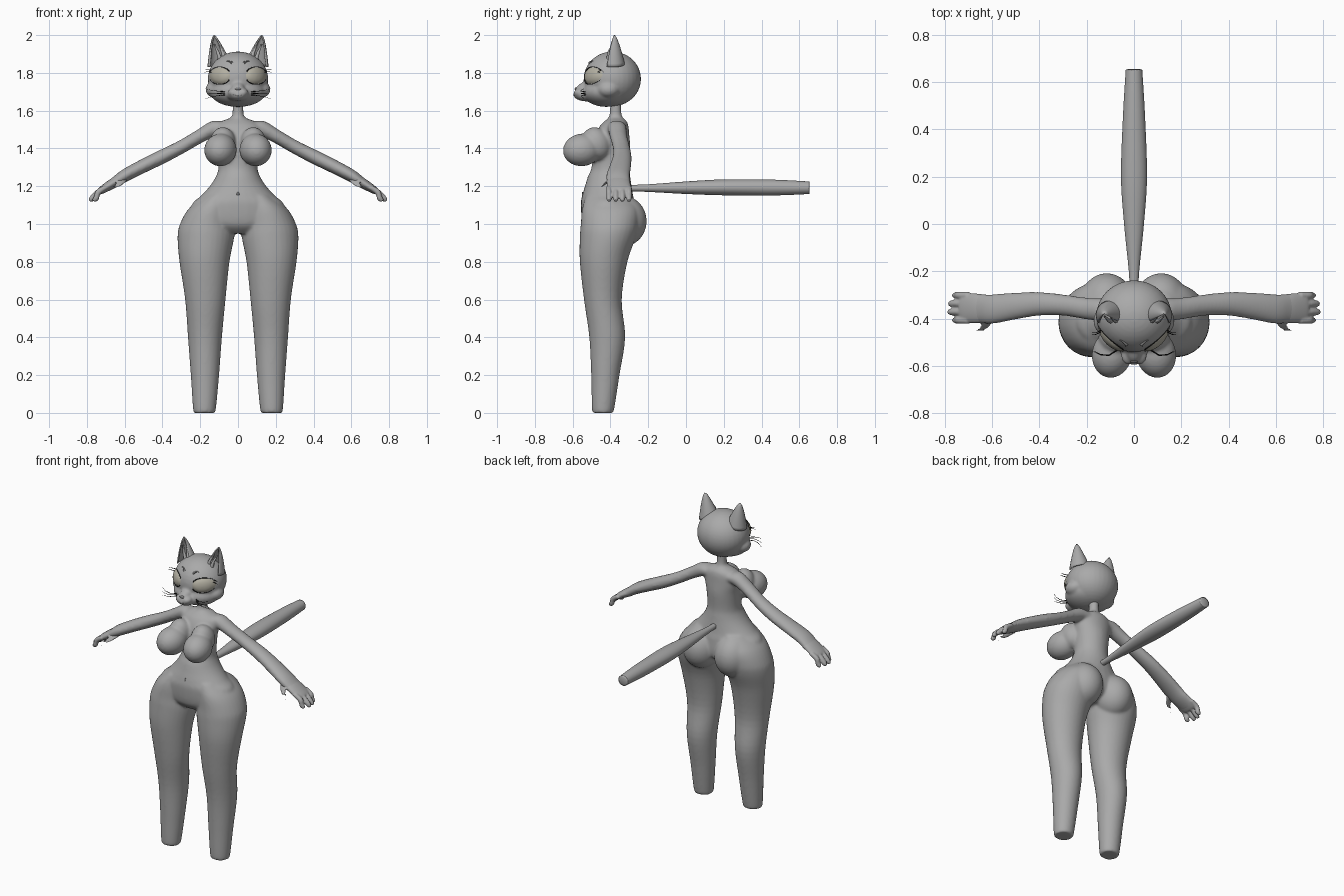
import bpy, bmesh, math
from mathutils import Vector, Matrix

cube = bpy.data.objects.get("Cube")
if cube:
    bpy.data.objects.remove(cube)


def material(name, r, g, b):
    m = bpy.data.materials.new(name)
    m.use_nodes = True
    m.diffuse_color = (r, g, b, 1)
    m.node_tree.nodes["Principled BSDF"].inputs["Base Color"].default_value = (r, g, b, 1)
    return m


GREY = material("soft grey", .4, .4, .4)
CREAM = material("eyelid cream", .45, .43, .36)
BLACK = material("line black", .01, .01, .01)
DARK = material("dark grey", .2, .2, .2)


def finish(bm, name, mat):
    bmesh.ops.recalc_face_normals(bm, faces=bm.faces)
    me = bpy.data.meshes.new(name)
    bm.to_mesh(me)
    bm.free()
    ob = bpy.data.objects.new(name, me)
    bpy.context.collection.objects.link(ob)
    me.materials.append(mat)
    me.shade_smooth()
    return ob


def spline(rows, steps=5):
    """Smoothly interpolate rows of numbers."""
    out = []
    for i in range(len(rows) - 1):
        a, b = rows[max(i - 1, 0)], rows[i]
        c, d = rows[i + 1], rows[min(i + 2, len(rows) - 1)]
        for k in range(steps):
            t = k / steps
            out.append([q + .5 * t * (r - p + t * (2 * p - 5 * q + 4 * r - s + t * (3 * (q - r) + s - p)))
                        for p, q, r, s in zip(a, b, c, d)])
    return out + [list(rows[-1])]


def tube(bm, rows, u, v, side=1, n=32):
    """Loft ellipses (x, y, z, radius along u, radius along v)."""
    u, v = Vector(u), Vector(v)
    rings = []
    for x, y, z, a, b in spline(rows):
        ring = []
        for i in range(n):
            t = math.tau * i / n
            p = Vector((x, y, z)) + u * a * math.cos(t) + v * b * math.sin(t)
            p.x *= side
            ring.append(bm.verts.new(p))
        rings.append(ring)
    for r, s in zip(rings, rings[1:]):
        for i in range(n):
            bm.faces.new((r[i], r[(i + 1) % n], s[(i + 1) % n], s[i]))
    bm.faces.new(rings[0])
    bm.faces.new(rings[-1])


def ball(bm, centre, radii, turn=0, tilt=0):
    m = (Matrix.Translation(centre) @ Matrix.Rotation(turn, 4, 'Z')
         @ Matrix.Rotation(tilt, 4, 'X') @ Matrix.Diagonal((*radii, 1)))
    bmesh.ops.create_uvsphere(bm, u_segments=32, v_segments=20, radius=1, matrix=m)


def fuse(ob, voxel, rounds):
    """Blend overlapping volumes into one smooth skin."""
    bpy.context.view_layer.objects.active = ob
    m = ob.modifiers.new("fuse", 'REMESH')
    m.mode, m.voxel_size, m.use_smooth_shade = 'VOXEL', voxel, True
    s = ob.modifiers.new("soften", 'SMOOTH')
    s.factor, s.iterations = .5, rounds
    for mod in ("fuse", "soften"):
        bpy.ops.object.modifier_apply(modifier=mod)


X, Y, Z = (1, 0, 0), (0, 1, 0), (0, 0, 1)

# Body: torso and neck as height, half width, front y, back y
torso = [(.95, .11, -.50, -.34), (1.0, .24, -.545, -.27), (1.1, .245, -.557, -.27),
         (1.15, .195, -.55, -.28), (1.2, .15, -.535, -.288), (1.25, .118, -.52, -.295),
         (1.3, .103, -.50, -.30), (1.4, .108, -.495, -.295), (1.47, .125, -.48, -.30),
         (1.52, .12, -.455, -.305), (1.545, .085, -.43, -.315), (1.565, .038, -.41, -.335),
         (1.6, .029, -.403, -.343), (1.68, .03, -.40, -.34)]
# Leg as height, inner x, outer x, front y, back y
leg = [(0, .125, .23, -.49, -.39), (.02, .117, .238, -.498, -.38), (.2, .10, .25, -.502, -.352),
       (.4, .085, .265, -.512, -.322), (.6, .066, .28, -.54, -.34), (.8, .045, .31, -.562, -.31),
       (.93, .02, .32, -.562, -.265), (1.0, .02, .307, -.557, -.25), (1.08, .02, .262, -.55, -.25),
       (1.15, .03, .18, -.53, -.29)]
arm = [(.05, -.37, 1.505, .055, .04), (.12, -.365, 1.507, .05, .042), (.2, -.358, 1.466, .046, .036),
       (.3, -.343, 1.408, .045, .035), (.4, -.338, 1.357, .05, .037), (.5, -.347, 1.308, .057, .036),
       (.6, -.36, 1.256, .063, .033), (.66, -.357, 1.216, .062, .027), (.72, -.355, 1.18, .056, .02)]
bm = bmesh.new()
tube(bm, [(0, (f + b) / 2, z, w, (b - f) / 2) for z, w, f, b in torso], X, Y)
for s in (1, -1):
    tube(bm, [((i + o) / 2, (f + b) / 2, z, (o - i) / 2, (b - f) / 2) for z, i, o, f, b in leg], X, Y, s)
    tube(bm, arm, Y, (.45, 0, .9), s)
    # Seat and bust volumes
    ball(bm, (s * .115, -.335, 1.015), (.115, .127, .135))
    ball(bm, (s * .093, -.55, 1.392), (.085, .102, .086), s * .2, .12)
    ball(bm, (s * .08, -.475, 1.425), (.07, .075, .09), 0, .4)
body = finish(bm, "body", GREY)
fuse(body, .008, 8)

# Hands: palm, four fingers and a thumb
for s, side in ((1, "left"), (-1, "right")):
    bm = bmesh.new()
    tube(bm, [(.62, -.36, 1.243, .056, .026), (.67, -.357, 1.212, .063, .025),
              (.72, -.355, 1.18, .062, .02), (.735, -.355, 1.17, .05, .015)], Y, (.5, 0, .87), s)
    for k, reach in enumerate((.765, .785, .782, .765)):
        y = -.407 + k * .035
        tube(bm, [(.70, y, 1.195, .016, .015), (.74, y, 1.168, .0155, .016),
                  (reach - .015, y, 1.138, .015, .016), (reach, y, 1.122, .009, .009)],
             Y, (.75, 0, .66), s, 14)
    tube(bm, [(.60, -.385, 1.245, .02, .03), (.63, -.43, 1.215, .018, .022),
              (.66, -.458, 1.185, .018, .016), (.672, -.47, 1.165, .009, .008)], X, (0, .6, .8), s, 14)
    fuse(finish(bm, side + "_hand", GREY), .005, 3)

# Tail
bm = bmesh.new()
tube(bm, [(0, -.31, 1.19, .017, .017), (0, -.2, 1.19, .022, .02), (0, 0, 1.192, .042, .033),
          (0, .2, 1.194, .055, .042), (0, .45, 1.193, .047, .042), (0, .635, 1.192, .036, .034),
          (0, .65, 1.192, .034, .031), (0, .655, 1.192, .028, .025)], X, Z)
finish(bm, "tail", GREY)

# Head: skull, jaw, cheeks, muzzle and bridge
bm = bmesh.new()
ball(bm, (0, -.39, 1.768), (.16, .152, .145))
ball(bm, (0, -.42, 1.70), (.148, .13, .08))
ball(bm, (0, -.525, 1.685), (.06, .072, .036))
ball(bm, (0, -.53, 1.725), (.035, .062, .03), 0, .4)
for s in (1, -1):
    ball(bm, (s * .118, -.41, 1.712), (.054, .06, .045))
    ball(bm, (s * .025, -.555, 1.695), (.03, .04, .024))
head = finish(bm, "head", GREY)
fuse(head, .007, 8)


def on_face(x, z, lift=.002):
    hit, p, nrm, _ = head.ray_cast((x, -2, z), (0, 1, 0))
    return p + nrm * lift if hit else Vector((x, -.42, z))


def line(name, points, width, mat=BLACK):
    """Round tapered stroke through the points."""
    cu = bpy.data.curves.new(name, 'CURVE')
    cu.dimensions, cu.bevel_depth, cu.bevel_resolution = '3D', width, 1
    sp = cu.splines.new('POLY')
    sp.points.add(len(points) - 1)
    for i, (q, p) in enumerate(zip(sp.points, points)):
        q.co = (*p, 1)
        q.radius = 1.15 - .8 * i / (len(points) - 1)
    cu.materials.append(mat)
    bpy.context.collection.objects.link(bpy.data.objects.new(name, cu))


for s, side in ((1, "left"), (-1, "right")):
    # Closed eyelid fitted to the face
    bm = bmesh.new()
    rings = []
    for r in (1, .8, .55, .3, .05):
        rings.append([bm.verts.new(on_face(s * (.095 + .053 * r * math.cos(a)), 1.785 + .043 * r * math.sin(a),
                                           .012 * math.sqrt(1.02 - r * r)))
                      for a in (math.tau * k / 32 for k in range(32))])
    for a, b in zip(rings, rings[1:]):
        for k in range(32):
            bm.faces.new((a[k], a[(k + 1) % 32], b[(k + 1) % 32], b[k]))
    bm.faces.new(rings[-1])
    finish(bm, side + "_eyelid", CREAM)
    # Lash lines above and below, with outer lashes
    for name, lo, hi in (("upper", .85, .12), ("lower", 1.15, 1.85)):
        arc = [math.pi * (lo + (hi - lo) * k / 14) for k in range(15)]
        line(side + "_" + name + "_lash", [on_face(s * (.095 + .056 * math.cos(a)), 1.785 + .046 * math.sin(a), .003)
                                           for a in arc], .0025)
    for k in range(2):
        p = on_face(s * .138, 1.812 - k * .01, .004)
        line(side + "_outer_lash", [p, p + Vector((s * .02, -.01, .004)), p + Vector((s * .036, -.01, .004 - k * .004))], .0022)
    # Brow spot and whiskers
    line(side + "_brow", [on_face(s * x, 1.85 + .012 * math.sin((x - .03) * 70), .002) for x in (.03, .04, .05, .06)], .006, DARK)
    for k, rise in enumerate((.016, -.004, -.02)):
        p = on_face(s * .07, 1.70 - k * .008)
        line(side + "_whisker", [p, p + Vector((s * .035, -.022, rise * .2)),
                                 p + Vector((s * .07, -.02, rise * .5)), p + Vector((s * .1, -.005, rise))], .002)
    # Ear: half cone shell opening to the front
    bm = bmesh.new()
    rings = []
    for i in range(11):
        t = i / 10
        r = .057 * (1 - t) ** .75 + .001
        c = Vector((.1 + .026 * t, -.385 + .005 * t, 1.845 + .152 * t))
        rings.append([bm.verts.new((s * (c.x + r * math.sin(a)), c.y + r * math.cos(a), c.z - .25 * (1 - t) * r * math.sin(a)))
                      for a in (math.radians(-125 + 250 * k / 20) for k in range(21))])
    for a, b in zip(rings, rings[1:]):
        for k in range(20):
            bm.faces.new((a[k], a[k + 1], b[k + 1], b[k]))
    ear = finish(bm, side + "_ear", GREY)
    m = ear.modifiers.new("thickness", 'SOLIDIFY')
    m.thickness, m.offset = .008, 0
    # Ear tufts
    for x in (.07, .095):
        line(side + "_ear_tuft", [(s * x, -.41, 1.87), (s * (x + .012), -.408, 1.91), (s * (x + .03), -.39, 1.95)], .011, GREY)

# Nose, mouth and navel
bm = bmesh.new()
ball(bm, on_face(0, 1.716, -.003), (.016, .008, .009))
finish(bm, "nose", DARK)
line("mouth", [on_face(x, 1.678 + abs(x) * .25, 0) for x in (-.04, -.02, 0, .02, .04)], .0015, DARK)
hit, spot, _, _ = body.ray_cast((0, -2, 1.157), (0, 1, 0))
bm = bmesh.new()
ball(bm, spot, (.007, .003, .014))
finish(bm, "navel", DARK)
